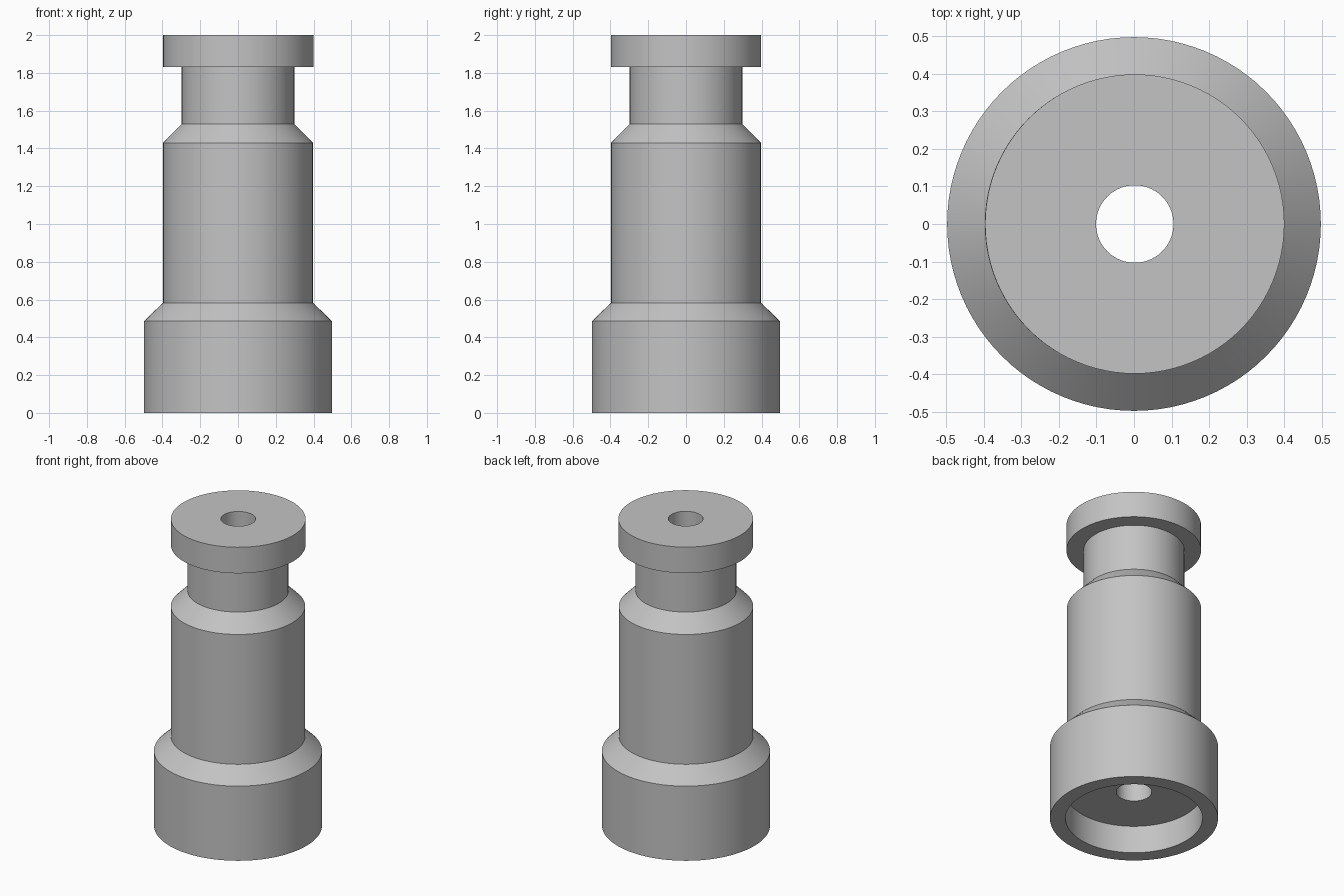
import bpy, bmesh, math
from mathutils import Matrix

old = bpy.data.objects.get("Cube")
if old:
    bpy.data.objects.remove(old, do_unlink=True)

# Single grey material
grey = bpy.data.materials.new("plain grey")
grey.use_nodes = True
colour = (0.55, 0.55, 0.55, 1)
grey.diffuse_color = colour
grey.node_tree.nodes["Principled BSDF"].inputs["Base Color"].default_value = colour

SEGMENTS = 96


def lathe(name, profile, x=0.0):
    """Revolve a closed (radius, height) profile about the z axis."""
    bm = bmesh.new()
    verts = [bm.verts.new((r, 0, z)) for r, z in profile]
    edges = [bm.edges.new((verts[i - 1], verts[i])) for i in range(len(verts))]
    bmesh.ops.spin(bm, geom=verts + edges, cent=(0, 0, 0), axis=(0, 0, 1),
                   angle=math.tau, steps=SEGMENTS, use_merge=False)
    bmesh.ops.remove_doubles(bm, verts=bm.verts, dist=0.0005)
    bmesh.ops.recalc_face_normals(bm, faces=bm.faces)
    bmesh.ops.transform(bm, matrix=Matrix.Translation((x, 0, 0)), verts=bm.verts)
    mesh = bpy.data.meshes.new(name)
    bm.to_mesh(mesh)
    bm.free()
    mesh.materials.append(grey)
    obj = bpy.data.objects.new(name, mesh)
    bpy.context.collection.objects.link(obj)
    bpy.ops.object.select_all(action="DESELECT")
    obj.select_set(True)
    bpy.context.view_layer.objects.active = obj
    bpy.ops.object.shade_smooth_by_angle(angle=math.radians(30))
    return obj


BORE = 0.105

# Stepped body: recessed foot, tapered shoulders, neck and through bore
lathe("stepped_body", [
    (0.405, 0), (0.497, 0), (0.497, 0.487),
    (0.397, 0.583), (0.397, 1.43),
    (0.298, 1.53), (0.298, 1.83),
    (BORE, 1.83), (BORE, 0.18), (0.405, 0.18),
])

# Flanged cap, very slightly off the body axis
lathe("top_flange", [
    (0.103, 1.83), (0.398, 1.83), (0.398, 2), (0.103, 2),
], x=0.002)
